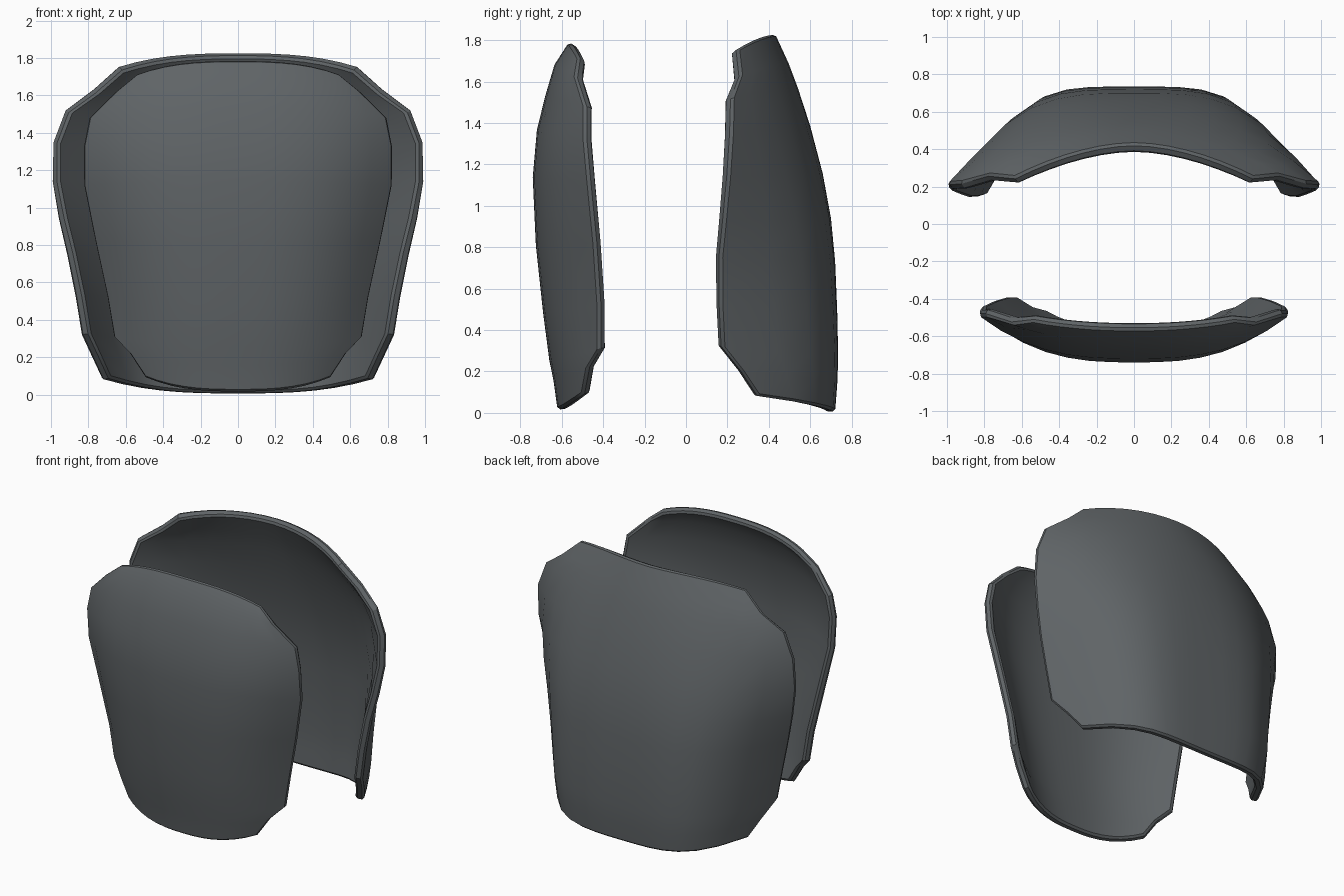
import bpy, bmesh, math

if "Cube" in bpy.data.objects:
    bpy.data.objects.remove(bpy.data.objects["Cube"])

steel = bpy.data.materials.new("dark steel grey")
steel.diffuse_color = (0.115, 0.127, 0.134, 1)
steel.use_nodes = True
steel.node_tree.nodes["Principled BSDF"].inputs["Base Color"].default_value = steel.diffuse_color

HALF_COLUMNS = 7


def curved_plate(name, rows, bow_low, bow_high, thickness, faces_back):
    """Shell lofted through rows of (edge x, edge z, edge y, centre y, curve power)."""
    z_low, z_high = rows[0][1], rows[-1][1]
    bm = bmesh.new()
    grid = []
    for x, z, y_edge, y_mid, power in rows:
        t = (z - z_low) / (z_high - z_low)
        bow = bow_low * (1 - t) + bow_high * t
        line = []
        for i in range(-HALF_COLUMNS, HALF_COLUMNS + 1):
            u = i / HALF_COLUMNS
            a = abs(u)
            line.append(bm.verts.new((
                x * u,
                y_mid + (y_edge - y_mid) * a ** power,
                z + bow * (1 - a ** 2.8))))
        grid.append(line)
    for low, high in zip(grid, grid[1:]):
        for i in range(2 * HALF_COLUMNS):
            quad = [low[i], low[i + 1], high[i + 1], high[i]]
            bm.faces.new(quad[::-1] if faces_back else quad)
    mesh = bpy.data.meshes.new(name)
    bm.to_mesh(mesh)
    bm.free()
    mesh.materials.append(steel)
    plate = bpy.data.objects.new(name, mesh)
    bpy.context.collection.objects.link(plate)

    # thickness goes inward, then the rim gets a narrow chamfer
    shell = plate.modifiers.new("thickness", 'SOLIDIFY')
    shell.thickness = thickness
    shell.offset = -1
    rim = plate.modifiers.new("rim chamfer", 'BEVEL')
    rim.width = 0.013
    rim.segments = 1
    rim.limit_method = 'ANGLE'
    rim.angle_limit = math.radians(60)

    bpy.ops.object.select_all(action='DESELECT')
    plate.select_set(True)
    bpy.context.view_layer.objects.active = plate
    for modifier in ("thickness", "rim chamfer"):
        bpy.ops.object.modifier_apply(modifier=modifier)
    bpy.ops.object.shade_smooth_by_angle(angle=math.radians(30))
    return plate


# large back plate, deeply wrapped at the bottom
curved_plate("back_plate", [
    (0.73, 0.08, 0.35, 0.72, 4.2),
    (0.785, 0.20, 0.27, 0.73, 4.2),
    (0.84, 0.32, 0.175, 0.735, 4.2),
    (0.875, 0.53, 0.165, 0.73, 4.0),
    (0.92, 0.75, 0.165, 0.72, 3.7),
    (0.965, 0.94, 0.185, 0.70, 3.3),
    (1.0, 1.14, 0.205, 0.66, 2.8),
    (0.995, 1.35, 0.22, 0.60, 2.4),
    (0.93, 1.52, 0.225, 0.54, 2.1),
    (0.785, 1.63, 0.265, 0.495, 1.9),
    (0.64, 1.76, 0.25, 0.43, 1.8),
], -0.075, 0.07, 0.055, True)

# smaller, shallower front plate
curved_plate("front_plate", [
    (0.50, 0.09, -0.50, -0.62, 2.4),
    (0.585, 0.22, -0.475, -0.64, 2.5),
    (0.67, 0.31, -0.42, -0.66, 2.6),
    (0.705, 0.52, -0.42, -0.69, 2.7),
    (0.77, 0.82, -0.44, -0.725, 2.8),
    (0.83, 1.12, -0.47, -0.74, 2.8),
    (0.83, 1.33, -0.49, -0.72, 2.8),
    (0.80, 1.48, -0.49, -0.68, 2.6),
    (0.66, 1.62, -0.535, -0.635, 2.4),
    (0.54, 1.72, -0.52, -0.565, 2.2),
], -0.075, 0.07, 0.05, False)
